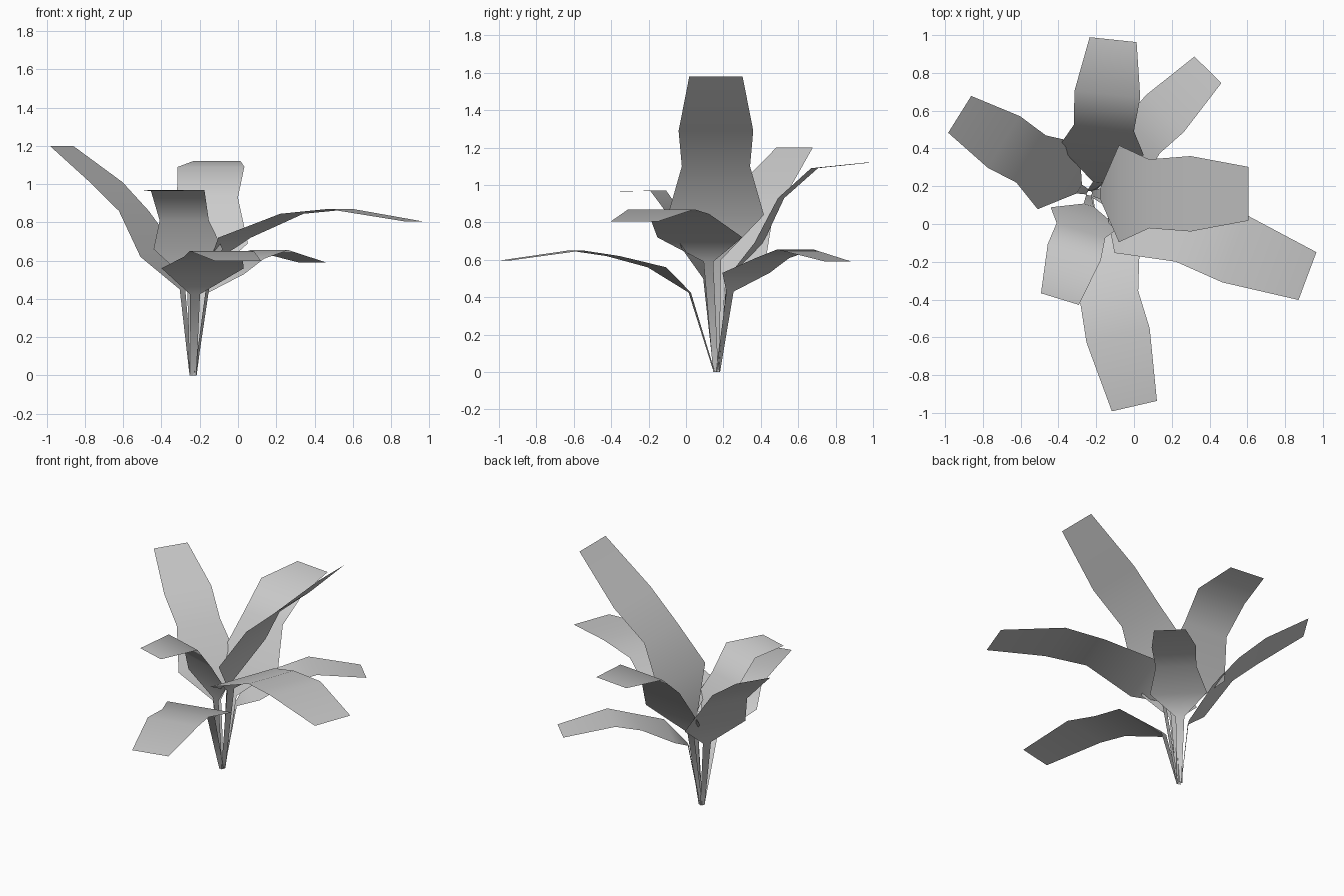
import bpy
import bmesh
from math import radians
from mathutils import Matrix, Vector

cube = bpy.data.objects.get("Cube")
if cube:
    bpy.data.objects.remove(cube, do_unlink=True)

# One flat grey for the whole plant
grey = bpy.data.materials.new("leaf_grey")
grey.use_nodes = True
colour = (0.6, 0.6, 0.6, 1)
grey.diffuse_color = colour
grey.node_tree.nodes["Principled BSDF"].inputs["Base Color"].default_value = colour

ROOT = Vector((-0.235, 0.163, 0))
STEM_BOTTOM = 0.03
STEM_TOP = 0.055
# Blade widths from shoulder to tip, relative to the tip width
BLADE_WIDTHS = (1.8, 1.28, 1.4, 1)


def make_leaf(name, heading, tip_width, neck, profile):
    """A flat strip: narrow stem from the root to the neck, then a bent blade.

    neck is the point where the blade begins; profile lists the blade's
    bends as (distance from the neck, height).
    """
    turn = Matrix.Rotation(radians(heading), 3, "Z")
    forward = turn @ Vector((1, 0, 0))
    side = turn @ Vector((0, 1, 0))
    neck = Vector(neck)

    # Centre line and width of every cross row
    rows = [(ROOT + forward * 0.012, STEM_BOTTOM), (neck, STEM_TOP)]
    for (reach, height), ratio in zip(profile, BLADE_WIDTHS):
        centre = neck + forward * reach
        centre.z = height
        rows.append((centre, tip_width * ratio))

    bm = bmesh.new()
    pairs = [(bm.verts.new(centre + side * width / 2),
              bm.verts.new(centre - side * width / 2))
             for centre, width in rows]
    for (left, right), (next_left, next_right) in zip(pairs, pairs[1:]):
        face = bm.faces.new((left, right, next_right, next_left))
        face.smooth = True

    mesh = bpy.data.meshes.new(name)
    bm.to_mesh(mesh)
    bm.free()
    mesh.materials.append(grey)
    leaf = bpy.data.objects.new(name, mesh)
    bpy.context.collection.objects.link(leaf)
    return leaf


# Tall leaf on the left
make_leaf("tall_left_leaf", 0, 0.285, (-0.18, 0.16, 0.6),
          [(0.1, 0.84), (0.26, 1.1), (0.48, 1.29), (0.785, 1.58)])

# Arching leaf on the left, turned a little forward
make_leaf("arching_left_leaf", -20.5, 0.27, (-0.14, 0.12, 0.59),
          [(0.13, 0.72), (0.45, 0.845), (0.72, 0.87), (1.13, 0.805)])

# Low spreading front leaf
make_leaf("front_leaf", -77, 0.245, (-0.225, 0.02, 0.425),
          [(0.18, 0.56), (0.42, 0.62), (0.625, 0.65), (1.01, 0.597)])

# Upright back leaf with a folded-over tip
make_leaf("back_leaf", 84, 0.25, (-0.19, 0.22, 0.5),
          [(0.17, 0.69), (0.29, 0.93), (0.47, 1.09), (0.76, 1.12)])

# Low leaf at the back left
make_leaf("back_left_leaf", 45.5, 0.2, (-0.18, 0.235, 0.43),
          [(0.12, 0.53), (0.32, 0.61), (0.49, 0.655), (0.815, 0.59)])

# Short curled leaf at the front right
make_leaf("short_front_right_leaf", 253, 0.21, (-0.24, 0.1, 0.5),
          [(0.07, 0.66), (0.14, 0.81), (0.26, 0.97), (0.52, 0.965)])

# Rising leaf at the back right
make_leaf("back_right_leaf", 148, 0.23, (-0.29, 0.185, 0.45),
          [(0.13, 0.62), (0.3, 0.86), (0.47, 1.01), (0.746, 1.2)])
